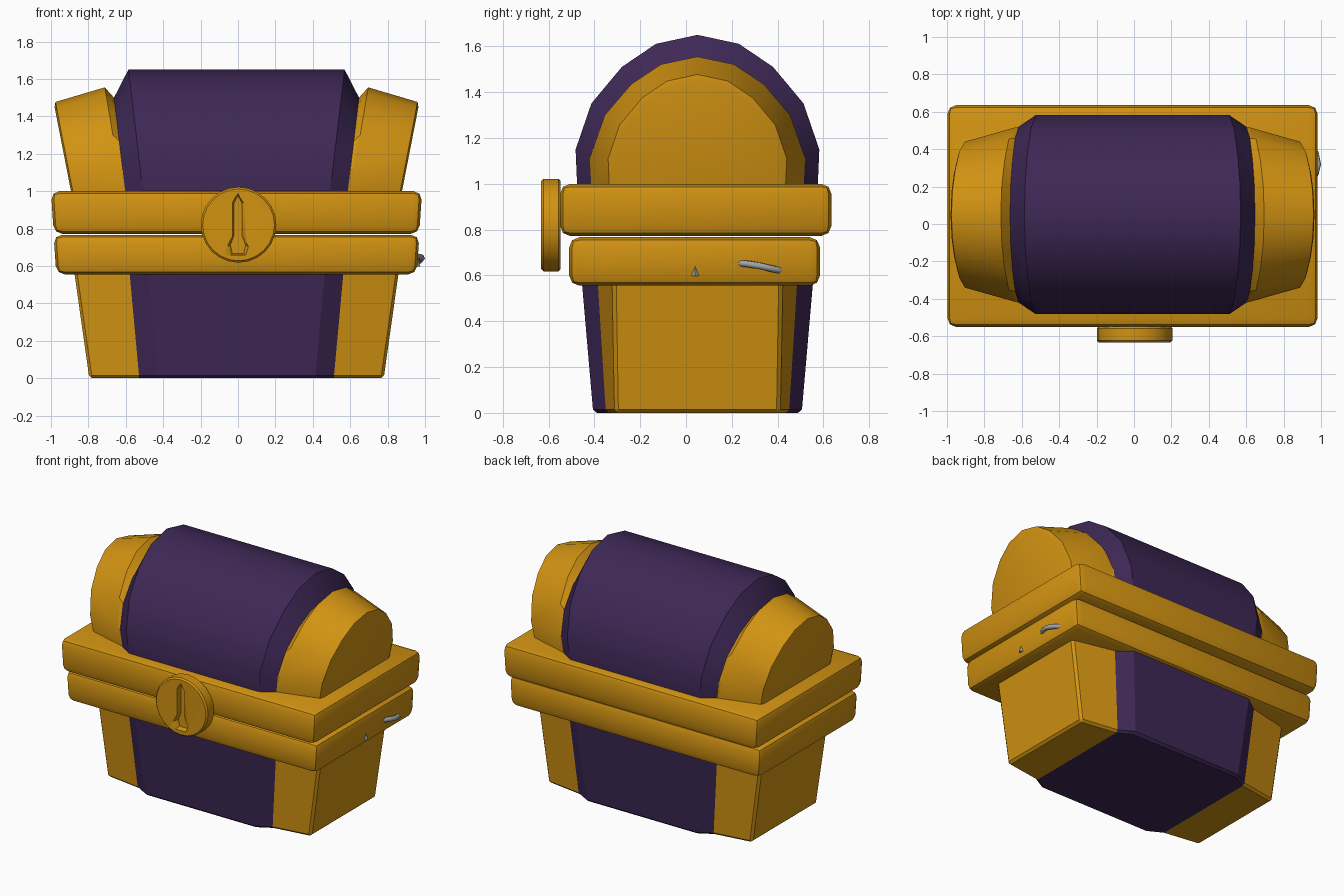
import bpy, bmesh, math
from mathutils import Matrix, Vector

if "Cube" in bpy.data.objects:
    bpy.data.objects.remove(bpy.data.objects["Cube"])

CX, CY = -0.008, 0.05      # centre of the chest body


def material(name, rgb):
    m = bpy.data.materials.new(name)
    m.diffuse_color = (*rgb, 1)
    m.use_nodes = True
    m.node_tree.nodes["Principled BSDF"].inputs["Base Color"].default_value = m.diffuse_color
    return m


GOLD = material("gold", (0.64, 0.29, 0.006))
PURPLE = material("dark purple", (0.048, 0.021, 0.092))
GREY = material("steel grey", (0.36, 0.37, 0.38))


def finish(name, bm, mat, bevel=0, segments=1, angle=30):
    bmesh.ops.recalc_face_normals(bm, faces=bm.faces)
    me = bpy.data.meshes.new(name)
    bm.to_mesh(me)
    bm.free()
    ob = bpy.data.objects.new(name, me)
    bpy.context.collection.objects.link(ob)
    me.materials.append(mat)
    bpy.ops.object.select_all(action='DESELECT')
    ob.select_set(True)
    bpy.context.view_layer.objects.active = ob
    if bevel:
        b = ob.modifiers.new("bevel", 'BEVEL')
        b.width, b.segments = bevel, segments
        b.limit_method, b.angle_limit = 'ANGLE', math.radians(50)
        bpy.ops.object.modifier_apply(modifier="bevel")
    bpy.ops.object.shade_smooth_by_angle(angle=math.radians(angle))
    return ob


def loft(name, sections, mat, cap_end=False, bevel=0):
    """Skin open cross-sections that run along x."""
    bm = bmesh.new()
    rings = [[bm.verts.new(p) for p in s] for s in sections]
    for a, b in zip(rings, rings[1:]):
        for i in range(len(a) - 1):
            bm.faces.new((a[i], a[i + 1], b[i + 1], b[i]))
    if cap_end:
        bm.faces.new(rings[-1])
    return finish(name, bm, mat, bevel)


def tub(side, x0, x1, w0, w1):
    """Tapered U section: x and half depth at the floor and at the rim."""
    z1 = 0.6
    return [(CX + side * x, CY + y, z) for x, y, z in
            ((x1, -w1, z1), (x0, -w0, 0), (x0, w0, 0), (x1, w1, z1))]


def arch(side, x, lean, w, top):
    """Faceted arch that leans outward as it rises."""
    half = [(0.985, -0.05), (1, 0.23), (0.87, 0.54), (0.62, 0.785), (0.34, 0.94)]
    pts = [(-u, v) for u, v in half] + [(0, 1)] + [(u, v) for u, v in reversed(half)]
    h = top - 1
    return [(CX + side * (x + lean * v * h), CY + u * w, 1 + v * h) for u, v in pts]


# Purple middle of the tub and the lid
loft("tub_middle", [tub(-1, .52, .575, .40, .437), tub(-1, .42, .475, .455, .507),
                    tub(1, .42, .475, .455, .507), tub(1, .52, .575, .40, .437)],
     PURPLE, bevel=0.015)
loft("lid_middle", [arch(-1, .595, .12, .47, 1.50), arch(-1, .50, .12, .532, 1.65),
                    arch(1, .50, .12, .532, 1.65), arch(1, .595, .12, .47, 1.50)], PURPLE)

# Gold ends of the tub and the lid
for side, label in ((-1, "left"), (1, "right")):
    loft("tub_end_" + label, [tub(side, .52, .575, .40, .437), tub(side, .787, .872, .36, .37)],
         GOLD, cap_end=True, bevel=0.015)
    loft("lid_end_" + label, [arch(side, .595, .12, .47, 1.50), arch(side, .61, .17, .465, 1.555),
                              arch(side, .875, .195, .39, 1.477),
                              arch(side, .885, .195, .362, 1.45)], GOLD, cap_end=True)


# Rounded trim bands around the opening
def band(name, lo, hi):
    bm = bmesh.new()
    bmesh.ops.create_cube(bm, size=1)
    for v in bm.verts:
        taper = 0.985 if v.co.z < 0 else 1
        v.co = Vector(((lo[i] + hi[i]) / 2 + v.co[i] * (hi[i] - lo[i]) for i in range(3)))
        v.co.x = CX + (v.co.x - CX) * taper
    finish(name, bm, GOLD, bevel=0.045, segments=2, angle=40)


band("lid_band", (-1.0, -.55, .772), (.984, .635, 1.0))
band("tub_band", (-.986, -.51, .555), (.97, .585, .767))

# Round lock plate with a cut keyhole
bm = bmesh.new()
bmesh.ops.create_cone(bm, cap_ends=True, segments=24, radius1=.202, radius2=.202, depth=.085,
                      matrix=Matrix.Translation((.003, -.59, .82)) @ Matrix.Rotation(math.pi / 2, 4, 'X'))
lock = finish("lock_plate", bm, GOLD, bevel=0.01)

key = [(0, .995), (.036, .945), (.036, .755), (.068, .70), (.05, .65),
       (-.05, .65), (-.068, .70), (-.036, .755), (-.036, .945)]
bm = bmesh.new()
front = [bm.verts.new((x, -.66, z)) for x, z in key]
back = [bm.verts.new((x * .6, -.60, .82 + (z - .82) * .9)) for x, z in key]
bm.faces.new(front)
bm.faces.new(back[::-1])
for i in range(len(key)):
    j = (i + 1) % len(key)
    bm.faces.new((front[i], back[i], back[j], front[j]))
cutter = finish("keyhole_cutter", bm, GOLD)
cutter.hide_render = True
bpy.context.view_layer.objects.active = lock
cut = lock.modifiers.new("keyhole", 'BOOLEAN')
cut.operation, cut.object, cut.solver = 'DIFFERENCE', cutter, 'EXACT'
bpy.ops.object.modifier_apply(modifier="keyhole")
bpy.data.objects.remove(cutter)

# Small steel handle on the right end
cu = bpy.data.curves.new("side_handle", 'CURVE')
cu.dimensions = '3D'
cu.bevel_depth, cu.bevel_resolution, cu.use_fill_caps = .016, 1, True
path = [(.94, .22, .655), (.972, .27, .65), (.984, .32, .642), (.972, .38, .628), (.94, .42, .62)]
sp = cu.splines.new('POLY')
sp.points.add(len(path) - 1)
for p, co in zip(sp.points, path):
    p.co = (*co, 1)
cu.materials.append(GREY)
bpy.context.collection.objects.link(bpy.data.objects.new("side_handle", cu))

# Steel pin tip beside the handle
bm = bmesh.new()
bmesh.ops.create_cone(bm, cap_ends=True, segments=4, radius1=.018, radius2=.002, depth=.05,
                      matrix=Matrix.Translation((.957, .04, .622)))
finish("handle_pin", bm, GREY)
